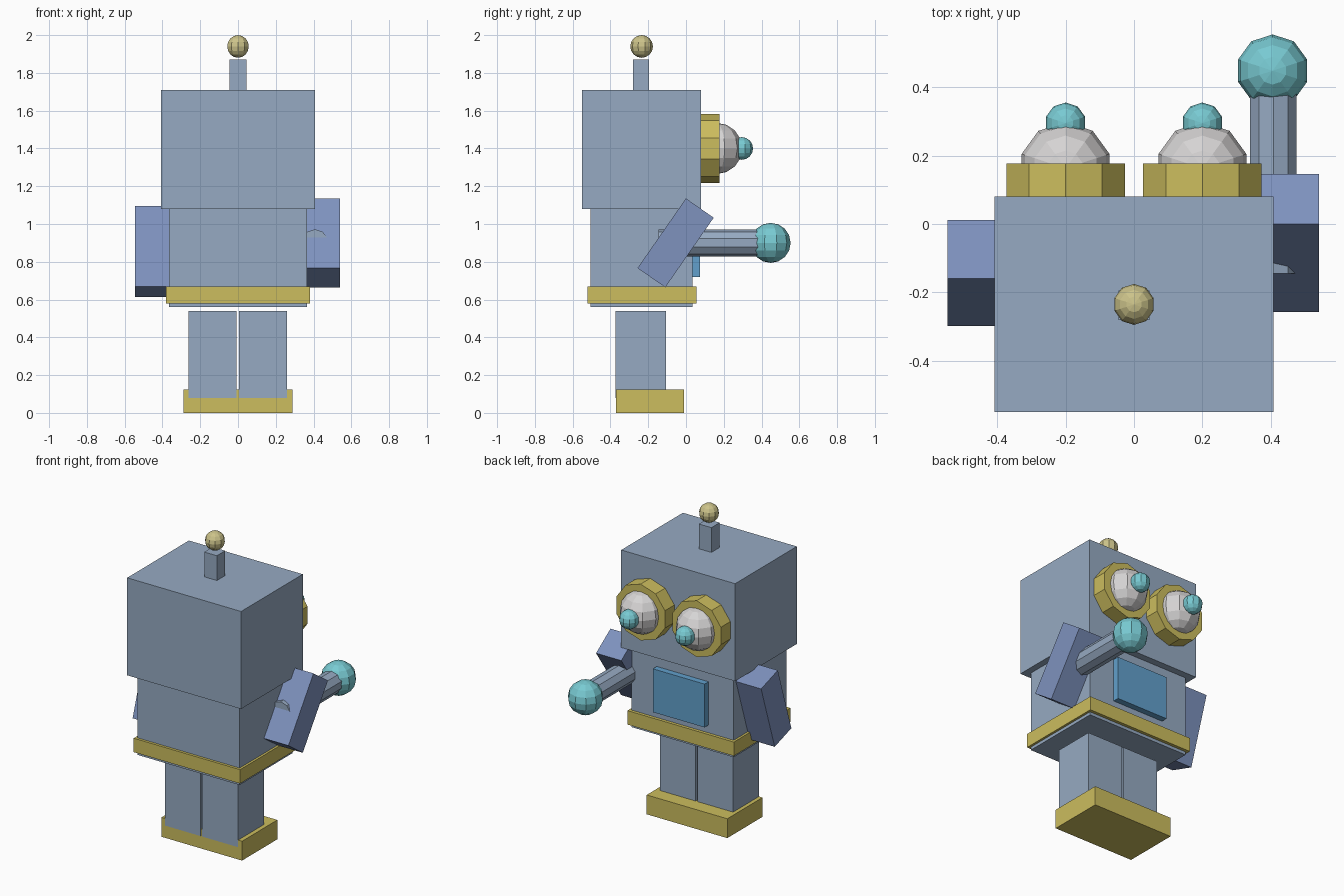
import bpy, bmesh, math
from mathutils import Matrix

if "Cube" in bpy.data.objects:
    bpy.data.objects.remove(bpy.data.objects["Cube"], do_unlink=True)


def material(name, r, g, b):
    lin = [(c / 255 / 12.92) if c < 11 else ((c / 255 + 0.055) / 1.055) ** 2.4 for c in (r, g, b)]
    m = bpy.data.materials.new(name)
    m.use_nodes = True
    m.diffuse_color = (*lin, 1)
    m.node_tree.nodes["Principled BSDF"].inputs["Base Color"].default_value = (*lin, 1)
    return m


BODY = material("steel blue", 150, 170, 194)
ARM = material("periwinkle blue", 126, 146, 190)
GOLD = material("gold", 204, 189, 94)
PALE = material("pale gold", 204, 195, 138)
WHITE = material("light grey", 214, 212, 212)
TEAL = material("teal", 120, 202, 210)
PANEL = material("panel blue", 98, 160, 204)


def finish(name, bm, mat, loc, tilt=0):
    mesh = bpy.data.meshes.new(name)
    bm.to_mesh(mesh)
    bm.free()
    mesh.materials.append(mat)
    ob = bpy.data.objects.new(name, mesh)
    ob.location = loc
    ob.rotation_euler.x = tilt
    bpy.context.collection.objects.link(ob)
    return ob


def block(name, mat, centre, size, tilt=0):
    bm = bmesh.new()
    bmesh.ops.create_cube(bm, size=1, matrix=Matrix.Diagonal((*size, 1)))
    return finish(name, bm, mat, centre, tilt)


def box(name, mat, xs, ys, zs):
    spans = (xs, ys, zs)
    return block(name, mat, [(a + b) / 2 for a, b in spans], [b - a for a, b in spans])


def ball(name, mat, centre, radius):
    bm = bmesh.new()
    bmesh.ops.create_uvsphere(bm, u_segments=10, v_segments=8, radius=radius)
    return finish(name, bm, mat, centre)


def rod(name, mat, x, z, ys, radius):
    # Ten-sided cylinder lying along y
    bm = bmesh.new()
    bmesh.ops.create_cone(bm, cap_ends=True, segments=10, radius1=radius,
                          radius2=radius, depth=ys[1] - ys[0])
    return finish(name, bm, mat, (x, sum(ys) / 2, z), math.pi / 2)


# Head and antenna
box("head", BODY, (-.407, .407), (-.55, .08), (1.08, 1.71))
box("antenna_stem", BODY, (-.045, .045), (-.28, -.195), (1.70, 1.87))
ball("antenna_ball", PALE, (0, -.235, 1.94), .06)

# Torso, belt and chest panel
box("torso", BODY, (-.365, .365), (-.505, .035), (.56, 1.09))
box("belt", GOLD, (-.38, .38), (-.522, .055), (.58, .67))
box("chest_panel", PANEL, (-.185, .185), (.02, .075), (.72, 1.0))

# Legs on a shared foot block
box("right_leg", BODY, (-.263, -.007), (-.372, -.105), (.08, .54))
box("left_leg", BODY, (.004, .26), (-.372, -.105), (.08, .54))
box("foot", GOLD, (-.288, .288), (-.37, -.01), (0, .125))

# Goggle eyes
for side, x in (("right", -.2), ("left", .2)):
    rod(side + "_eye_ring", GOLD, x, 1.4, (.05, .177), .182)
    ball(side + "_eye", WHITE, (x, .163, 1.4), .135)
    ball(side + "_pupil", TEAL, (x, .295, 1.4), .06)

# Tilted upper arms
arm_size = (.18, .179, .449)
block("right_arm", ARM, (-.455, -.143, .855), arm_size, math.radians(-18))
block("left_arm", ARM, (.45, -.055, .9), arm_size, math.radians(-34.8))

# Outstretched forearm and round hand
rod("left_forearm", BODY, .407, .9, (-.145, .42), .072)
ball("left_hand", TEAL, (.405, .448, .9), .106)
